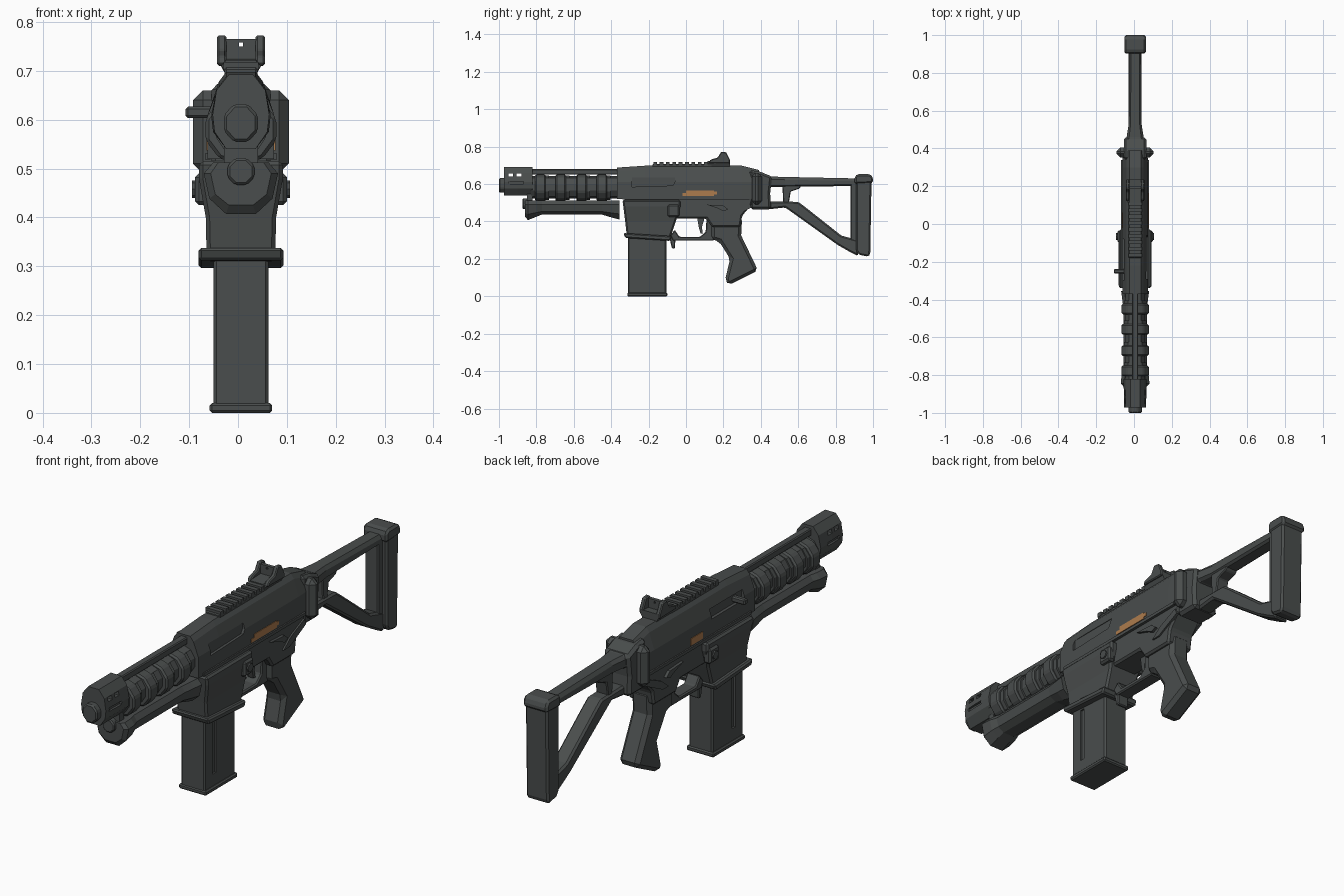
import bpy, bmesh, math

CX = 0.006  # centre line of the body


def material(name, col):
    m = bpy.data.materials.new(name)
    m.diffuse_color = (*col, 1)
    return m


DARK = material("dark grey", (0.068, 0.075, 0.074))
ORANGE = material("muted orange", (0.42, 0.20, 0.075))


def skin(name, rings, bevel=0, mat=DARK):
    """Solid skinned through rings with equal point counts."""
    bm = bmesh.new()
    vs = [[bm.verts.new((x + CX, y, z)) for x, y, z in r] for r in rings]
    n = len(vs[0])
    for a, b in zip(vs, vs[1:]):
        for i in range(n):
            bm.faces.new((a[i], a[(i + 1) % n], b[(i + 1) % n], b[i]))
    bm.faces.new(vs[0][::-1])
    bm.faces.new(vs[-1])
    bmesh.ops.recalc_face_normals(bm, faces=bm.faces)
    me = bpy.data.meshes.new(name)
    bm.to_mesh(me)
    bm.free()
    me.materials.append(mat)
    ob = bpy.data.objects.new(name, me)
    bpy.context.collection.objects.link(ob)
    if bevel:
        b = ob.modifiers.new("bevel", 'BEVEL')
        b.width, b.segments, b.limit_method = bevel, 1, 'ANGLE'
    return ob


def plate(name, yz, x0, x1, bevel=0, mat=DARK):
    """Side profile extruded across x."""
    return skin(name, [[(x, y, z) for y, z in yz] for x in (x0, x1)], bevel, mat)


def prism(name, yz, hw, bevel=0):
    return plate(name, yz, -hw, hw, bevel)


def box(name, x0, x1, y0, y1, z0, z1, bevel=0, mat=DARK):
    return plate(name, [(y0, z0), (y1, z0), (y1, z1), (y0, z1)], x0, x1, bevel, mat)


def loft(name, sections, bevel=0):
    """Symmetric half sections (x, z), listed top to bottom, along y."""
    return skin(name, [[(x, y, z) for x, z in half] + [(-x, y, z) for x, z in half[::-1]]
                       for y, half in sections], bevel)


def disc(name, y0, y1, z, rx, rz, n=10, bevel=0):
    ring = [(rx * math.cos((i + .5) * math.tau / n), z + rz * math.sin((i + .5) * math.tau / n))
            for i in range(n)]
    return skin(name, [[(x, y, zz) for x, zz in ring] for y in (y0, y1)], bevel)


def cut(ob, *cutters):
    for c in cutters:
        m = ob.modifiers.new("cut", 'BOOLEAN')
        m.operation, m.solver, m.object = 'DIFFERENCE', 'EXACT', c
        c.hide_render = True
        c.hide_viewport = True


# Upper receiver with sloped roof and a recessed side panel
def roof(y, top, w=0.068, bottom=0.52):
    return (y, [(0.03, top), (0.045, top - 0.02), (w, 0.61), (w, bottom)])


upper = loft("upper_receiver", [roof(-0.37, 0.688), roof(-0.22, 0.698), roof(0.30, 0.698),
                                roof(0.39, 0.675, 0.064)])
cut(upper,
    plate("panel_cutter", [(-0.29, 0.585), (-0.07, 0.592), (-0.06, 0.61), (-0.06, 0.635), (-0.29, 0.635)],
          0.057, 0.1),
    box("bolt_slot_cutter", -0.1, -0.055, -0.30, -0.08, 0.595, 0.635))
box("charging_handle", -0.113, -0.05, -0.262, -0.238, 0.603, 0.627, 0.005)
for s in (-1, 1):
    box("receiver_seam_rib", s * 0.062, s * 0.074, -0.34, 0.34, 0.518, 0.531)

# Markings, long on the right and short on the left
for y0, y1, z0, z1 in ((-0.02, 0.0, 0.537, 0.552), (0.0, 0.15, 0.537, 0.566), (0.15, 0.165, 0.545, 0.56)):
    box("side_mark_right", 0.066, 0.0705, y0, y1, z0, z1, mat=ORANGE)
box("side_mark_left", -0.0705, -0.066, -0.02, 0.06, 0.537, 0.566, mat=ORANGE)

# Lower receiver, magazine well and flange
prism("lower_receiver", [(-0.33, 0.53), (0.36, 0.53), (0.35, 0.49), (0.30, 0.43), (0.29, 0.37),
                         (0.14, 0.37), (0.11, 0.415), (-0.10, 0.415), (-0.33, 0.43)], 0.06, 0.008)


def ring_z(z, y0, y1, hw):
    return [(-hw, y0, z), (hw, y0, z), (hw, y1, z), (-hw, y1, z)]


skin("magazine_well", [ring_z(0.515, -0.34, -0.03, 0.086), ring_z(0.48, -0.335, -0.03, 0.086),
                       ring_z(0.40, -0.325, -0.055, 0.072), ring_z(0.31, -0.315, -0.085, 0.07)], 0.008)
prism("well_flange", [(-0.335, 0.338), (-0.075, 0.322), (-0.085, 0.296), (-0.325, 0.312)], 0.087, 0.006)
for s in (-1, 1):
    box("release_button_frame", s * 0.06, s * 0.094, -0.098, -0.035, 0.425, 0.49, 0.008)
    plate("release_button", [(-0.066 + 0.018 * math.cos(a * math.tau / 8), 0.458 + 0.018 * math.sin(a * math.tau / 8))
                             for a in range(8)], s * 0.09, s * 0.1)
    plate("selector_lever", [(0.11, 0.49), (0.20, 0.485), (0.225, 0.465), (0.20, 0.455), (0.17, 0.47)],
          s * 0.055, s * 0.072)
    plate("rear_brace", [(0.20, 0.42), (0.24, 0.42), (0.35, 0.475), (0.34, 0.50), (0.25, 0.46)],
          s * 0.055, s * 0.067)

# Magazine with side grooves
mag = box("magazine", -0.056, 0.056, -0.31, -0.105, 0.008, 0.36, 0.006)
cut(mag, *[box("groove_cutter", s * 0.048, s * 0.08, -0.258, -0.235, 0.07, 0.30) for s in (-1, 1)])
box("magazine_base", -0.064, 0.064, -0.314, -0.10, 0, 0.02, 0.005)

# Trigger guard, trigger and catch
prism("trigger_guard", [(-0.085, 0.325), (-0.06, 0.355), (-0.035, 0.318), (0.075, 0.318), (0.105, 0.345),
                        (0.11, 0.415), (0.15, 0.415), (0.15, 0.297), (-0.07, 0.297)], 0.03, 0.005)
prism("trigger", [(0.06, 0.42), (0.10, 0.42), (0.085, 0.37), (0.09, 0.335), (0.078, 0.335), (0.068, 0.37)], 0.012)
prism("magazine_catch", [(-0.09, 0.32), (-0.055, 0.32), (-0.06, 0.255), (-0.075, 0.255)], 0.025, 0.004)

# Pistol grip
prism("pistol_grip", [(0.137, 0.40), (0.137, 0.305), (0.178, 0.292), (0.236, 0.20), (0.208, 0.085), (0.23, 0.06),
                      (0.385, 0.138), (0.295, 0.325), (0.30, 0.42)], 0.046, 0.016)

# Top rail and rear sight
box("rail_base", -0.034, 0.034, -0.18, 0.14, 0.69, 0.707, 0.004)
for i in range(9):
    box("rail_tooth", -0.036, 0.036, -0.175 + i * 0.034, -0.155 + i * 0.034, 0.70, 0.718)
loft("sight_base", [(0.115, [(0.03, 0.722), (0.04, 0.71), (0.03, 0.69)]),
                    (0.235, [(0.036, 0.728), (0.044, 0.715), (0.03, 0.69)])])
for s in (-1, 1):
    plate("sight_ear", [(0.12, 0.712), (0.13, 0.73), (0.17, 0.742), (0.188, 0.773), (0.215, 0.77), (0.235, 0.73),
                        (0.235, 0.71)], s * 0.03, s * 0.049, 0.004)
leaf = box("sight_leaf", -0.032, 0.032, 0.185, 0.20, 0.71, 0.765)
cut(leaf, box("peep_cutter", -0.004, 0.004, 0.1, 0.3, 0.75, 0.758))

# Barrel shroud with rings, and the rods
disc("barrel_shroud", -0.83, -0.36, 0.583, 0.054, 0.06)
for i, y in enumerate((-0.778, -0.67, -0.558, -0.45)):
    disc("shroud_ring", y - 0.028, y + 0.028, 0.58, 0.076, 0.073, 10, 0.007)
    disc("shroud_step", y + 0.028, y + 0.046, 0.58, 0.062, 0.066)
box("top_rod", -0.016, 0.016, -0.83, -0.36, 0.65, 0.68, 0.004)
disc("barrel", -1.0, -0.80, 0.593, 0.038, 0.042, 8, 0.006)

# Muzzle block with vents
muzzle = loft("muzzle_block", [(y, [(0.025, 0.692), (0.05, 0.66), (w, 0.61), (w - .004, 0.575), (0.03, 0.54)])
                               for y, w in ((-0.972, 0.058), (-0.90, 0.061), (-0.82, 0.061))])
cut(muzzle, *[box("vent_cutter", -0.1, 0.1, y, y + 0.026, 0.64, 0.657) for y in (-0.95, -0.905)],
    *[box("vent_cutter_side", s * 0.05, s * 0.1, -0.95, -0.87, 0.60, 0.615) for s in (-1, 1)])

# Lower handguard with flared ends and front cap
loft("lower_handguard", [(y, [(w * .75, 0.512), (w, 0.49), (w * .85, (0.49 + zb) / 2 - .01), (w * .4, zb)])
                         for y, w, zb in ((-0.86, 0.062, 0.425), (-0.845, 0.076, 0.407), (-0.80, 0.072, 0.425),
                                          (-0.77, 0.062, 0.437), (-0.45, 0.062, 0.437), (-0.40, 0.068, 0.422),
                                          (-0.355, 0.074, 0.41))])
disc("front_cap", -0.875, -0.84, 0.494, 0.03, 0.03, 8, 0.005)
box("barrel_link", -0.035, 0.035, -0.85, -0.82, 0.50, 0.56)

# Stock hinge
box("stock_hinge", -0.098, 0.098, 0.352, 0.405, 0.49, 0.66, 0.02)
prism("hinge_block", [(0.34, 0.675), (0.40, 0.665), (0.46, 0.64), (0.45, 0.55), (0.455, 0.465), (0.345, 0.465)],
      0.06, 0.012)

# Folding stock frame
loft("stock_top_bar", [(y, [(w * .7, zt), (w, zt - .015), (w, zb + .008), (w * .7, zb)]) for y, w, zt, zb in
                       ((0.40, 0.062, 0.65, 0.56), (0.46, 0.045, 0.64, 0.585), (0.53, 0.034, 0.638, 0.585),
                        (0.92, 0.032, 0.63, 0.59))])
prism("stock_lower_bar", [(0.42, 0.508), (0.60, 0.505), (0.64, 0.475), (0.83, 0.325), (0.92, 0.30), (0.92, 0.215),
                          (0.88, 0.235), (0.81, 0.275), (0.53, 0.475), (0.44, 0.465)], 0.034, 0.008)
prism("stock_web", [(0.515, 0.595), (0.62, 0.595), (0.605, 0.575), (0.56, 0.56), (0.55, 0.50), (0.52, 0.50)],
      0.028, 0.004)
box("stock_rear_bar", -0.032, 0.032, 0.88, 0.92, 0.25, 0.62, 0.006)

# Butt pad
prism("butt_pad", [(0.908, 0.63), (0.908, 0.245), (0.925, 0.222), (0.975, 0.212), (0.985, 0.225), (0.992, 0.62),
                   (0.985, 0.645)], 0.052, 0.014)
prism("butt_cap", [(0.902, 0.60), (0.902, 0.64), (0.915, 0.653), (0.985, 0.653), (1.0, 0.635), (1.0, 0.605)],
      0.057, 0.012)
